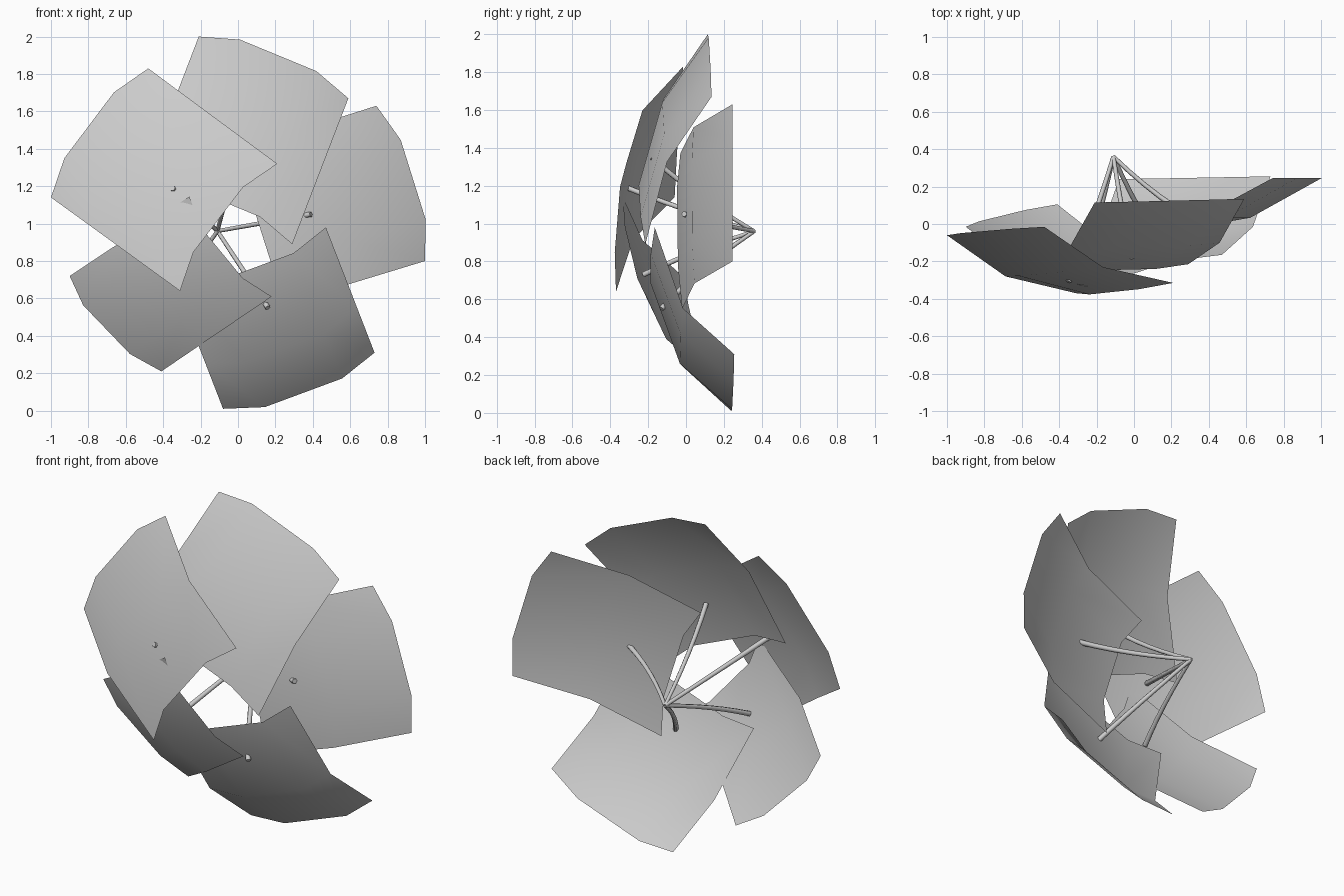
import bpy, bmesh
from mathutils import Vector

if "Cube" in bpy.data.objects:
    bpy.data.objects.remove(bpy.data.objects["Cube"])

HUB = Vector((-0.11, 0.36, 0.96))

# name: inner corners, outer corners, fold offset of middle row (outward, y), stem tip
PETALS = {
    "upper_left": ((-.31, -.37, .64), (.21, -.315, 1.32),
                   (-1.0, -.06, 1.14), (-.48, -.015, 1.83),
                   (.04, -.065), (-.35, -.31, 1.19)),
    "top": ((-.51, -.235, 1.22), (.29, -.215, .89),
            (-.21, .115, 2.0), (.59, .135, 1.67),
            (.05, -.06), (-.01, -.18, 1.35)),
    "right": ((-.08, -.03, 1.37), (.18, -.02, .55),
              (.74, .245, 1.63), (1.0, .245, .80),
              (.03, -.068), (.39, -.01, 1.05)),
    "lower_left": ((-.26, -.335, 1.145), (.18, -.205, .61),
                   (-.90, -.015, .72), (-.41, .105, .21),
                   (.035, -.055), (-.27, -.225, .73)),
    "lower_right": ((-.34, -.17, .68), (.47, -.165, .98),
                    (-.08, .24, .01), (.73, .255, .31),
                    (.10, -.06), (.16, -.13, .55)),
}
COLS = (0, .245, .755, 1)


def petal(name, ia, ib, oa, ob, fold):
    ia, ib, oa, ob = map(Vector, (ia, ib, oa, ob))
    out = (oa + ob - ia - ib) / 2
    out.y = 0
    out.normalize()
    width = (ob - oa).length
    bm = bmesh.new()
    grid = []
    for v in (0, .5, 1):
        row = []
        for u in COLS:
            p = ia.lerp(ib, u).lerp(oa.lerp(ob, u), v)
            if v == .5:
                p += out * fold[0] + Vector((0, fold[1], 0))
            if 0 < u < 1:
                p += out * .08 * width + Vector((0, -.02 * (1 - v), 0))
            row.append(bm.verts.new(p))
        grid.append(row)
    for r0, r1 in zip(grid, grid[1:]):
        for i in range(3):
            f = bm.faces.new((r0[i], r0[i + 1], r1[i + 1], r1[i]))
            f.smooth = True
    bmesh.ops.recalc_face_normals(bm, faces=bm.faces)
    me = bpy.data.meshes.new(name)
    bm.to_mesh(me)
    bm.free()
    bpy.context.collection.objects.link(bpy.data.objects.new(name, me))


def stem(name, tip):
    tip = Vector(tip)
    cu = bpy.data.curves.new(name, 'CURVE')
    cu.dimensions = '3D'
    cu.bevel_depth = .014
    cu.bevel_resolution = 1
    cu.use_fill_caps = True
    sp = cu.splines.new('POLY')
    n = 6
    sp.points.add(n)
    for i in range(n + 1):
        t = i / n
        p = HUB.lerp(tip, t)
        # gentle forward bow
        p.y -= .12 * t * (1 - t)
        sp.points[i].co = (*p, 1)
        sp.points[i].radius = .8 + .3 * t
    bpy.context.collection.objects.link(bpy.data.objects.new(name, cu))


# petals and the stems that carry them
for key, (ia, ib, oa, ob, fold, tip) in PETALS.items():
    petal(key + "_petal", ia, ib, oa, ob, fold)
    stem(key + "_stem", tip)
